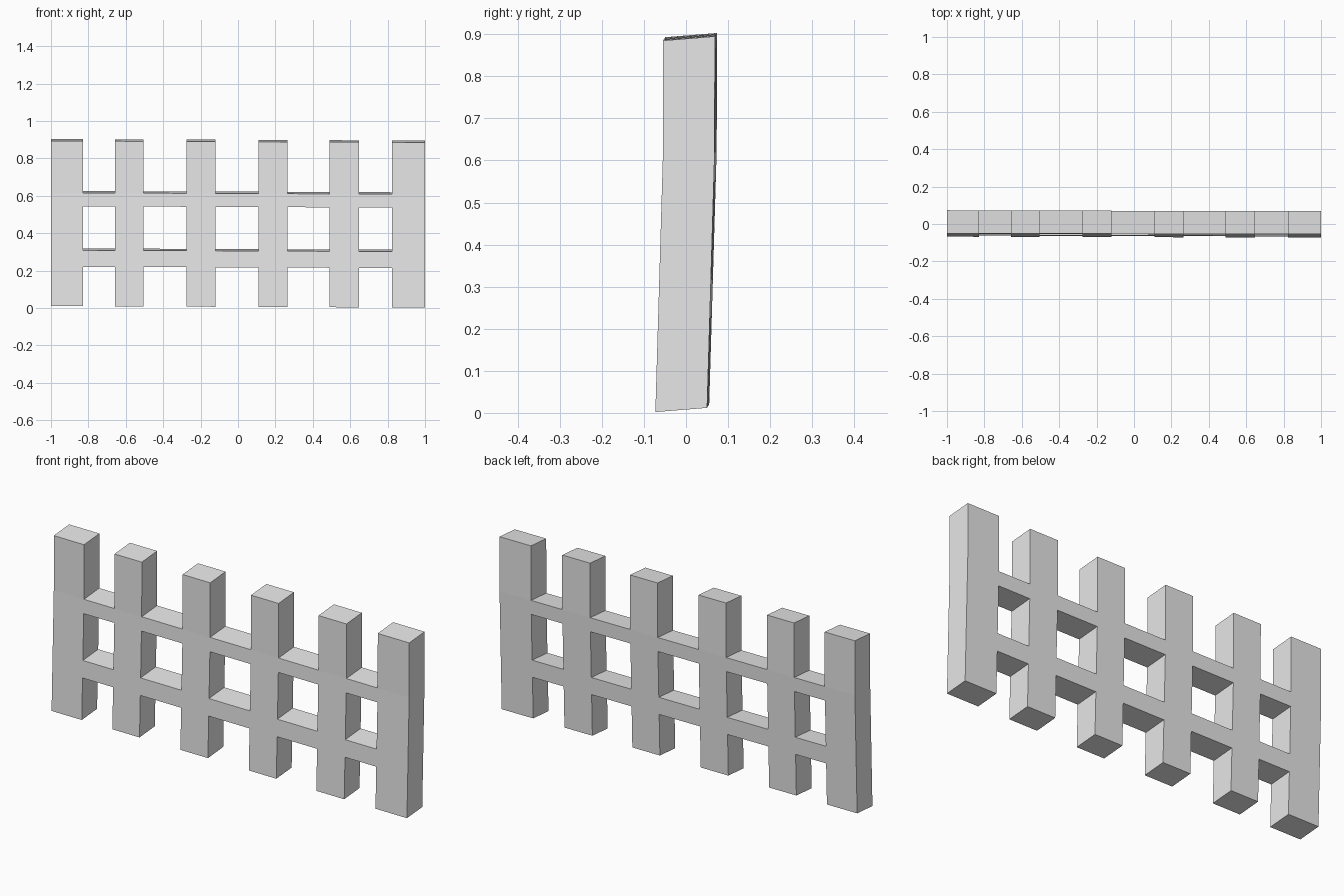
import bpy
import bmesh

cube = bpy.data.objects.get("Cube")
if cube:
    bpy.data.objects.remove(cube, do_unlink=True)

# Left and right edge of each post, then the heights of the rail edges
POSTS = [(-1.0, -0.83), (-0.658, -0.505), (-0.275, -0.12),
         (0.11, 0.265), (0.49, 0.647), (0.823, 1.0)]
XS = [x for post in POSTS for x in post]
ZS = [0.006, 0.217, 0.305, 0.54, 0.612, 0.889]
RAIL_ROWS = (1, 3)
DEPTH = 0.123

grey = bpy.data.materials.new("plain grey")
grey.use_nodes = True
grey.diffuse_color = (0.8, 0.8, 0.8, 1)
grey.node_tree.nodes["Principled BSDF"].inputs["Base Color"].default_value = (0.8, 0.8, 0.8, 1)


def lean(z):
    """Front surface: leans back up to the top rail, then stands upright."""
    return -0.0705 + 0.018 * min(z / ZS[4], 1) + 0.002 * max(z - ZS[4], 0)


# Front sheet: post columns are filled all the way, gaps only at the rails
bm = bmesh.new()
grid = {}


def corner(i, k):
    if (i, k) not in grid:
        x, z = XS[i], ZS[k]
        grid[i, k] = bm.verts.new((x, lean(z) - 0.0025 * x, z - 0.004 * x))
    return grid[i, k]


for i in range(len(XS) - 1):
    for k in range(len(ZS) - 1):
        if i % 2 == 0 or k in RAIL_ROWS:
            bm.faces.new([corner(i, k), corner(i + 1, k),
                          corner(i + 1, k + 1), corner(i, k + 1)])

# Thickness: one welded lattice, with the back edge slightly higher
front = bm.faces[:]
extruded = bmesh.ops.extrude_face_region(bm, geom=front, use_keep_orig=True)
back = [v for v in extruded["geom"] if isinstance(v, bmesh.types.BMVert)]
bmesh.ops.translate(bm, verts=back, vec=(0, DEPTH, 0.01))
bmesh.ops.recalc_face_normals(bm, faces=bm.faces)

mesh = bpy.data.meshes.new("fence")
bm.to_mesh(mesh)
bm.free()
mesh.materials.append(grey)
fence = bpy.data.objects.new("fence", mesh)
bpy.context.collection.objects.link(fence)
